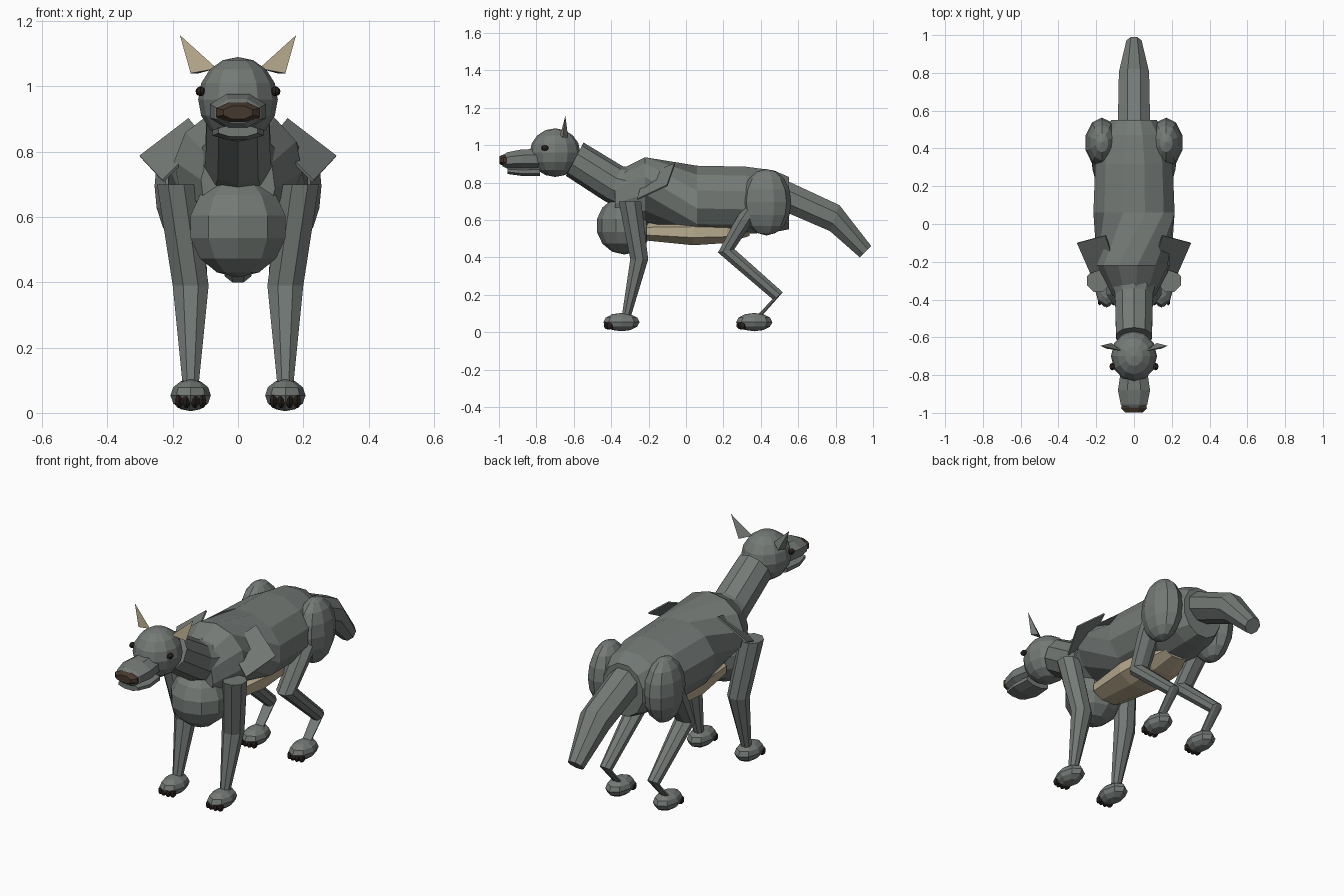
import bpy, bmesh, math
from mathutils import Vector


def material(name, rgb):
    m = bpy.data.materials.new(name)
    m.diffuse_color = (*rgb, 1)
    return m


FUR = material("grey fur", (0.175, 0.195, 0.183))
TAN = material("tan skin", (0.48, 0.40, 0.27))
NOSE = material("brown nose", (0.06, 0.04, 0.027))
DARK = material("dark claw", (0.022, 0.015, 0.012))


def finish(name, bm, mats, mirror):
    bmesh.ops.recalc_face_normals(bm, faces=bm.faces)
    me = bpy.data.meshes.new(name)
    bm.to_mesh(me)
    bm.free()
    ob = bpy.data.objects.new(name, me)
    bpy.context.collection.objects.link(ob)
    for m in mats:
        me.materials.append(m)
    if mirror:
        ob.modifiers.new("mirror", 'MIRROR').use_mirror_merge = False
    return ob


def loft(name, sections, sides=8, mat=FUR, mirror=False):
    """Rings of (x, y, z, half width, half height, tilt, twist) joined into a closed tube."""
    bm = bmesh.new()
    rings = []
    for x, y, z, rw, rh, tilt, twist in sections:
        t = math.radians(tilt)
        ring = []
        for i in range(sides):
            a = 2 * math.pi * (i + 0.5) / sides + math.radians(twist)
            k = 1 / math.cos(math.pi / sides)
            h = rh * math.sin(a) * k
            ring.append(bm.verts.new((x + rw * math.cos(a) * k, y + h * math.sin(t), z + h * math.cos(t))))
        rings.append(ring)
    for r, s in zip(rings, rings[1:]):
        for i in range(sides):
            j = (i + 1) % sides
            bm.faces.new((r[i], r[j], s[j], s[i]))
    bm.faces.new(rings[0])
    bm.faces.new(rings[-1])
    return finish(name, bm, [mat], mirror)


def ball(name, centers, radii, seg=10, rows=7, mat=FUR, mirror=False):
    bm = bmesh.new()
    for c in centers:
        made = bmesh.ops.create_uvsphere(bm, u_segments=seg, v_segments=rows, radius=1)["verts"]
        for v in made:
            v.co = Vector(v.co[i] * radii[i] + c[i] for i in range(3))
    return finish(name, bm, [mat], mirror)


# Torso with a twisted shoulder section
loft("torso", [(0, -0.38, 0.70, 0.11, 0.15, 0, 40), (0, -0.22, 0.755, 0.19, 0.175, 0, 40),
               (0, 0.06, 0.71, 0.215, 0.18, 0, 0), (0, 0.32, 0.705, 0.205, 0.18, 0, 0),
               (0, 0.47, 0.70, 0.17, 0.165, 0, 0), (0, 0.55, 0.69, 0.12, 0.14, 0, 0)], 12)
ball("chest", [(0, -0.33, 0.57)], (0.157, 0.15, 0.155))
loft("belly", [(0, -0.21, 0.54, 0.10, 0.05, 0, 0), (0, 0.04, 0.535, 0.13, 0.07, 0, 0),
               (0, 0.22, 0.535, 0.12, 0.058, 0, 0), (0, 0.34, 0.55, 0.07, 0.035, 0, 0)], 8, TAN)

# Neck and tail
loft("neck", [(0, -0.595, 0.925, 0.095, 0.096, 28, 0), (0, -0.385, 0.793, 0.10, 0.10, 26, 0),
              (0, -0.27, 0.76, 0.13, 0.12, 20, 0)], 10)
loft("tail", [(0, 0.50, 0.73, 0.085, 0.085, 0, 0), (0, 0.55, 0.72, 0.085, 0.082, 5, 0),
              (0, 0.795, 0.61, 0.08, 0.074, 20, 0), (0, 0.96, 0.43, 0.04, 0.043, 45, 0)], 8)

# Head, muzzle, jaw and nose
ball("head", [(0, -0.70, 0.96)], (0.122, 0.135, 0.13), 12, 8)
loft("muzzle", [(0, -0.78, 0.925, 0.07, 0.055, 0, 0), (0, -0.88, 0.924, 0.085, 0.053, 0, 0),
                (0, -0.955, 0.918, 0.07, 0.044, 0, 0), (0, -0.98, 0.916, 0.05, 0.03, 0, 0)], 8)
loft("jaw", [(0, -0.78, 0.86, 0.07, 0.025, 0, 0), (0, -0.88, 0.858, 0.078, 0.022, 0, 0),
             (0, -0.955, 0.864, 0.06, 0.018, 0, 0)], 8)
loft("nose", [(0, -0.95, 0.92, 0.065, 0.03, 0, 0), (0, -0.975, 0.92, 0.068, 0.031, 0, 0),
              (0, -0.998, 0.92, 0.045, 0.02, 0, 0)], 8, NOSE)
ball("eyes", [(0.115, -0.755, 0.985)], (0.015, 0.02, 0.015), 8, 6, DARK, True)

# Ears: slim pyramids with an inset tan front
bm = bmesh.new()
a, b, c, d = [bm.verts.new(p) for p in ((0.065, -0.672, 1.055), (0.145, -0.66, 1.04),
                                        (0.12, -0.63, 1.04), (0.178, -0.645, 1.157))]
front = bm.faces.new((a, b, d))
for f in ((a, c, b), (a, d, c), (b, c, d)):
    bm.faces.new(f)
bmesh.ops.inset_region(bm, faces=[front], thickness=0.009, depth=0)
front.material_index = 1
finish("ears", bm, [FUR, TAN], True)

# Shoulder blades: slanted four-cornered plates
bm = bmesh.new()
bm.faces.new([bm.verts.new(p) for p in ((0.15, -0.06, 0.90), (0.30, -0.10, 0.785),
                                        (0.23, -0.26, 0.71), (0.10, -0.22, 0.84))])
plate = finish("shoulder_blades", bm, [FUR], True)
solid = plate.modifiers.new("thickness", 'SOLIDIFY')
solid.thickness, solid.offset = 0.008, 0

# Legs
loft("front_legs", [(0.19, -0.30, 0.70, 0.058, 0.06, 90, 0), (0.145, -0.25, 0.39, 0.055, 0.048, 90, 0),
                    (0.145, -0.32, 0.08, 0.024, 0.024, 90, 0)], 8, FUR, True)
ball("haunches", [(0.17, 0.43, 0.695)], (0.09, 0.133, 0.178), 10, 8, FUR, True)
loft("rear_legs", [(0.17, 0.37, 0.68, 0.055, 0.065, 80, 0), (0.165, 0.315, 0.60, 0.055, 0.062, 75, 0),
                   (0.145, 0.215, 0.435, 0.05, 0.045, 78, 0), (0.145, 0.49, 0.195, 0.03, 0.033, 56, 0),
                   (0.145, 0.38, 0.075, 0.023, 0.023, 70, 0)], 8, FUR, True)

# Paws with dark claws
for label, y in (("front", -0.345), ("rear", 0.365)):
    ball(label + "_paws", [(0.145, y, 0.054)], (0.062, 0.097, 0.049), 8, 6, FUR, True)
    ball(label + "_claws", [(0.145 + dx, y - 0.075 + abs(dx) * 0.3, 0.036) for dx in (-0.036, -0.013, 0.013, 0.036)],
         (0.013, 0.024, 0.022), 6, 5, DARK, True)
